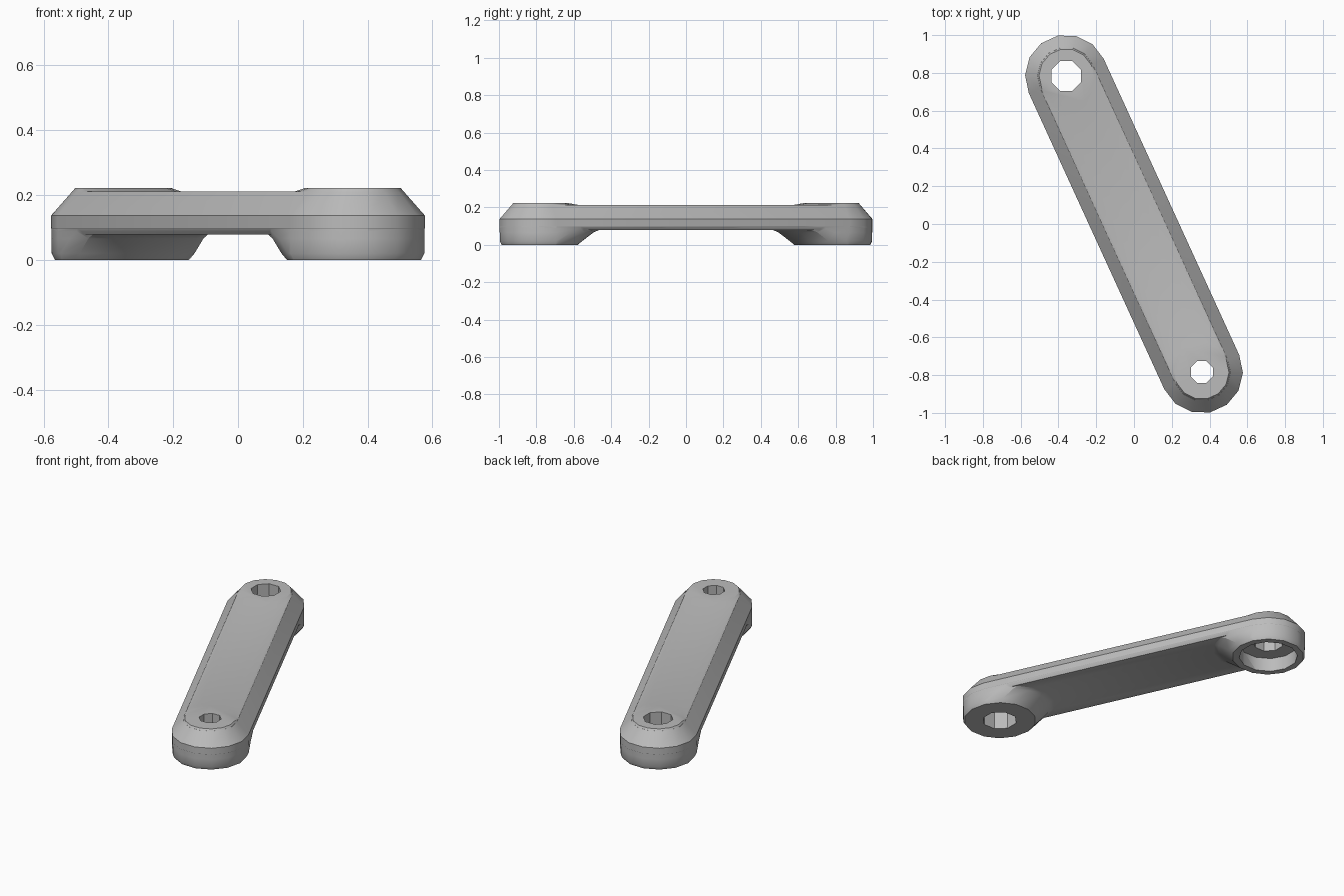
import bpy
import bmesh
import math
from mathutils import Vector

cube = bpy.data.objects.get("Cube")
if cube:
    bpy.data.objects.remove(cube)

REACH = 0.862                      # centre of arm to centre of each end
AXIS = Vector((0.416, -0.909, 0)).normalized()
SIDE = Vector((-AXIS.y, AXIS.x, 0))
STEPS = 7                          # facets per rounded end

metal = bpy.data.materials.new("grey metal")
metal.use_nodes = True
grey = (0.5, 0.5, 0.5, 1)
metal.diffuse_color = grey
metal.node_tree.nodes["Principled BSDF"].inputs["Base Color"].default_value = grey


def slot_ring(start, end, radius, z):
    """Rounded slot outline running along the arm from start to end."""
    points = []
    for centre, turn in ((max(start, end), -0.5), (min(start, end), 0.5)):
        for i in range(STEPS + 1):
            a = math.pi * (turn + i / STEPS)
            p = AXIS * (centre + radius * math.cos(a)) + SIDE * (radius * math.sin(a))
            points.append(p + Vector((0, 0, z)))
    return points


def loft(name, rings):
    """Closed solid through a stack of matching rings."""
    bm = bmesh.new()
    loops = [[bm.verts.new(p) for p in ring] for ring in rings]
    n = len(loops[0])
    for low, high in zip(loops, loops[1:]):
        for i in range(n):
            j = (i + 1) % n
            bm.faces.new((low[i], low[j], high[j], high[i]))
    bm.faces.new(loops[0][::-1])
    bm.faces.new(loops[-1])
    bmesh.ops.recalc_face_normals(bm, faces=bm.faces)
    mesh = bpy.data.meshes.new(name)
    bm.to_mesh(mesh)
    bm.free()
    mesh.materials.append(metal)
    obj = bpy.data.objects.new(name, mesh)
    bpy.context.collection.objects.link(obj)
    return obj


def drill(name, centre, radius, bottom, top, sides):
    """Upright prism used to cut a hole."""
    middle = AXIS * centre
    rings = []
    for z in (bottom, top):
        rings.append([middle + Vector((radius * math.cos(math.tau * (i + 0.5) / sides),
                                       radius * math.sin(math.tau * (i + 0.5) / sides), z))
                      for i in range(sides)])
    return loft(name, rings)


# Main bar with bevelled upper edges
arm = loft("crank_arm", [slot_ring(-REACH, REACH, r, z) for r, z in
                         ((0.205, 0.078), (0.218, 0.098), (0.218, 0.137), (0.152, 0.212))])

# Bosses below and raised pads above, at both ends
added = []
for end, label in ((1, "front"), (-1, "back")):
    c = end * REACH
    boss = [slot_ring(c, c - end * flare, r, z) for flare, r, z in
            ((0.004, 0.206, 0), (0.02, 0.216, 0.02), (0.085, 0.2165, 0.066),
             (0.14, 0.217, 0.088), (0.15, 0.2172, 0.11))]
    added.append(loft(label + "_boss", boss))
    pad = [slot_ring(c, c - end * flare, r, z) for flare, r, z in
           ((0.12, 0.158, 0.203), (0.02, 0.144, 0.222))]
    added.append(loft(label + "_pad", pad))

# Through holes and the wider recesses underneath
cuts = [drill("front_hole_cutter", REACH, 0.063, -0.1, 0.4, 8),
        drill("front_recess_cutter", REACH, 0.1, -0.1, 0.15, 8),
        drill("back_hole_cutter", -REACH, 0.085, -0.1, 0.4, 8),
        drill("back_recess_cutter", -REACH, 0.17, -0.1, 0.085, 12)]

for tools, operation in ((added, 'UNION'), (cuts, 'DIFFERENCE')):
    for tool in tools:
        mod = arm.modifiers.new(tool.name, 'BOOLEAN')
        mod.operation = operation
        mod.solver = 'EXACT'
        mod.object = tool
        tool.hide_render = True

# Bake the shape, drop the helpers and shade
bpy.context.view_layer.update()
graph = bpy.context.evaluated_depsgraph_get()
arm_mesh = bpy.data.meshes.new_from_object(arm.evaluated_get(graph))
arm.modifiers.clear()
arm.data = arm_mesh
for tool in added + cuts:
    bpy.data.objects.remove(tool)

bpy.ops.object.select_all(action='DESELECT')
arm.select_set(True)
bpy.context.view_layer.objects.active = arm
bpy.ops.object.shade_smooth_by_angle(angle=math.radians(30))
